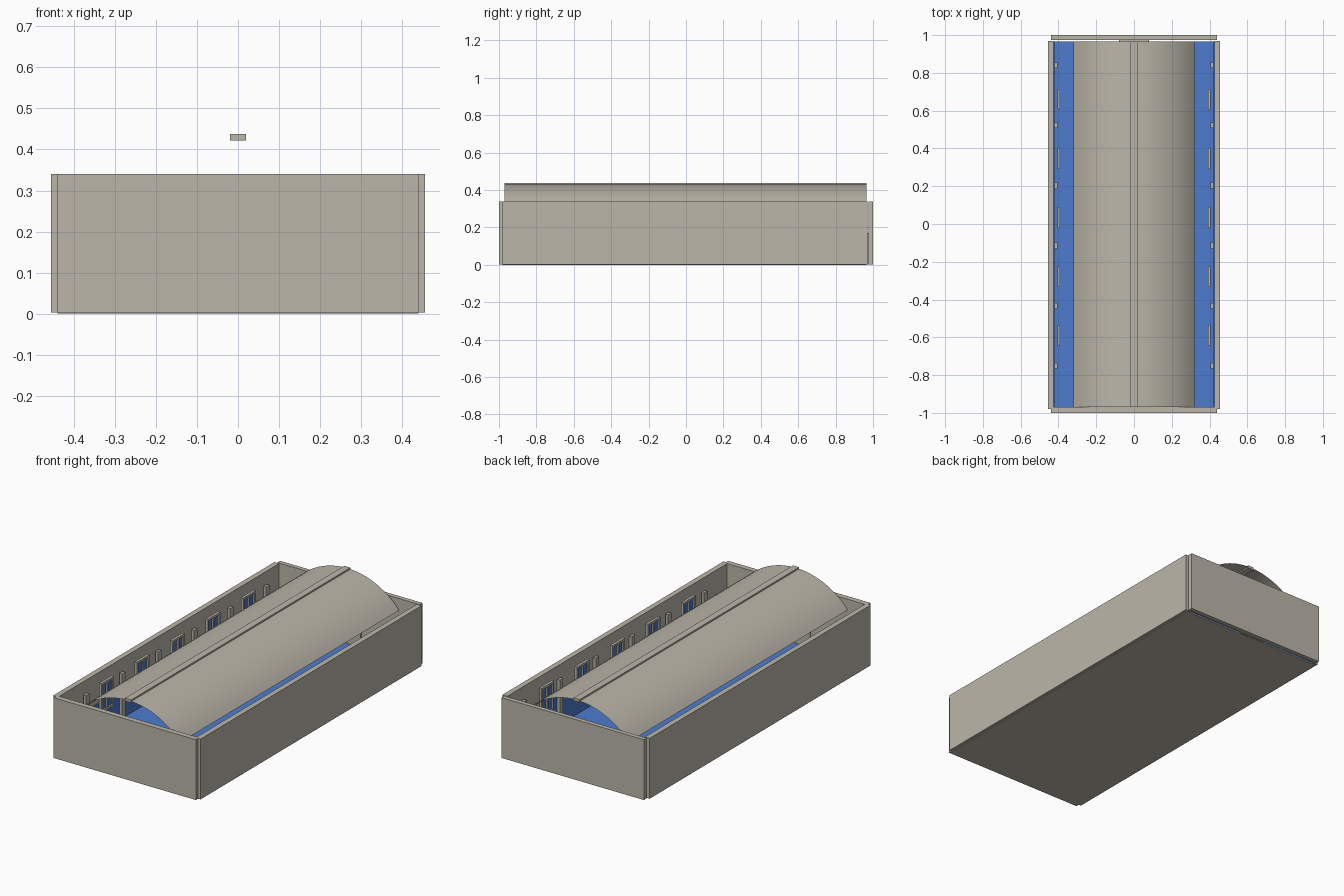
import bpy, bmesh, math
from mathutils import Vector

if "Cube" in bpy.data.objects:
    bpy.data.objects.remove(bpy.data.objects["Cube"])


def material(name, rgb):
    m = bpy.data.materials.new(name)
    m.diffuse_color = (*rgb, 1.0)
    m.use_nodes = True
    m.node_tree.nodes["Principled BSDF"].inputs["Base Color"].default_value = m.diffuse_color
    return m


STONE = material("warm_grey_stone", (0.50, 0.47, 0.40))
BLUE = material("blue_carpet", (0.075, 0.20, 0.62))


def finish(bm, name, mat):
    mesh = bpy.data.meshes.new(name)
    bm.to_mesh(mesh)
    bm.free()
    mesh.materials.append(mat)
    obj = bpy.data.objects.new(name, mesh)
    bpy.context.collection.objects.link(obj)
    return obj


def add_box(bm, x0, x1, y0, y1, z0, z1):
    lo, hi = Vector((x0, y0, z0)), Vector((x1, y1, z1))
    for v in bmesh.ops.create_cube(bm, size=1.0)["verts"]:
        v.co = Vector(((lo[i] + hi[i]) / 2 + v.co[i] * (hi[i] - lo[i]) for i in range(3)))


def boxes(name, mat, *extents):
    bm = bmesh.new()
    for e in extents:
        add_box(bm, *e)
    return finish(bm, name, mat)


# Base and carpeted floor
boxes("base_slab", STONE, (-0.44, 0.44, -0.98, 0.965, 0, 0.004))
boxes("blue_floor", BLUE, (-0.43, 0.43, -0.97, 0.965, 0.004, 0.009))

# Outer walls, with the corners left stepped
boxes("front_wall", STONE, (-0.44, 0.44, -1.0, -0.97, 0.003, 0.34))
boxes("back_wall", STONE, (-0.44, 0.44, 0.975, 1.0, 0.003, 0.34))
PILASTERS = [0.84 - 0.318 * i for i in range(6)]
WINDOWS = [0.66 - 0.3125 * i for i in range(5)]

for side, label in ((-1, "left"), (1, "right")):
    def sx(a, b):
        return tuple(sorted((side * a, side * b)))

    boxes(label + "_wall", STONE, (*sx(0.425, 0.455), -0.98, 0.97, 0.003, 0.34))
    # Low blue panelling along the inside
    boxes(label + "_wainscot", BLUE, (*sx(0.42, 0.426), -0.97, 0.965, 0.005, 0.17))
    # Slim pilasters between the windows
    boxes(label + "_pilasters", STONE,
          *[(*sx(0.404, 0.42), y - 0.015, y + 0.015, 0.005, 0.27) for y in PILASTERS])
    # Window frames with blue panes
    bars, panes = [], []
    for y in WINDOWS:
        d = sx(0.391, 0.406)
        bars += [(*d, y - 0.055, y - 0.043, 0.13, 0.295),
                 (*d, y + 0.043, y + 0.055, 0.13, 0.295),
                 (*d, y - 0.043, y + 0.043, 0.13, 0.142),
                 (*d, y - 0.043, y + 0.043, 0.283, 0.295),
                 (*d, y - 0.005, y + 0.005, 0.142, 0.283)]
        panes.append((*sx(0.400, 0.404), y - 0.043, y + 0.043, 0.142, 0.283))
    boxes(label + "_window_frames", STONE, *bars)
    boxes(label + "_window_panes", BLUE, *panes)

# Doors: one at the back, a pair of frames at the front
boxes("back_door", STONE, (-0.08, 0.08, 0.967, 0.976, 0.001, 0.17))
boxes("front_door_frames", STONE,
      *[(x - 0.01, x + 0.01, -0.972, -0.966, 0.005, 0.2) for x in (-0.26, -0.08, 0.08, 0.26)],
      (-0.08, 0.08, -0.972, -0.966, 0.18, 0.2))

# Barrel vault: one thin arched sheet
TOP, HALF, RISE = 0.43, 0.32, 0.15
R = (HALF ** 2 + RISE ** 2) / (2 * RISE)
half_angle = math.asin(HALF / R)
STEPS = 24
bm = bmesh.new()
rows = []
for i in range(STEPS + 1):
    a = half_angle * (2 * i / STEPS - 1)
    x, z = R * math.sin(a), TOP - R + R * math.cos(a)
    rows.append((bm.verts.new((x, -0.97, z)), bm.verts.new((x, 0.965, z))))
for (a, b), (c, d) in zip(rows, rows[1:]):
    bm.faces.new((a, c, d, b)).smooth = True
bmesh.ops.recalc_face_normals(bm, faces=bm.faces)
if bm.faces[:][0].normal.z < 0:
    bmesh.ops.reverse_faces(bm, faces=bm.faces)
finish(bm, "vault_ceiling", STONE)

# Ridge beam along the crown
boxes("ridge_beam", STONE, (-0.019, 0.019, -0.97, 0.965, 0.422, 0.438))
